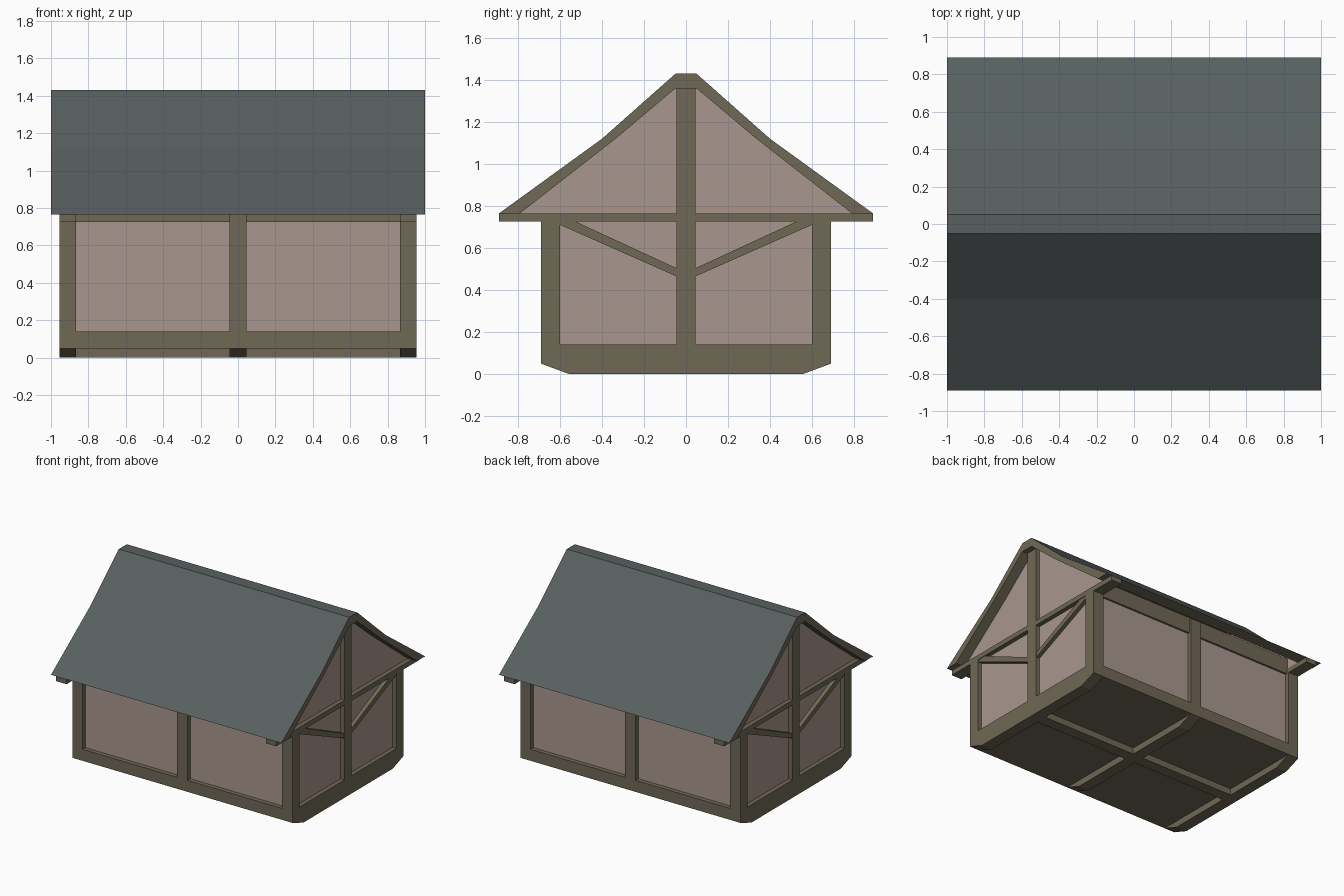
import bpy, bmesh

if "Cube" in bpy.data.objects:
    bpy.data.objects.remove(bpy.data.objects["Cube"])


def material(name, r, g, b):
    m = bpy.data.materials.new(name)
    m.diffuse_color = (r, g, b, 1)
    m.use_nodes = True
    m.node_tree.nodes["Principled BSDF"].inputs["Base Color"].default_value = m.diffuse_color
    return m


timber = material("brown timber", 0.160, 0.140, 0.093)
plaster = material("pinkish plaster", 0.395, 0.310, 0.272)
slate = material("slate roof", 0.098, 0.115, 0.115)


def prism(name, profile, x0, x1, *mats):
    """Extrude a y-z outline along x."""
    bm = bmesh.new()
    f = bm.faces.new([bm.verts.new((x0, y, z)) for y, z in profile])
    res = bmesh.ops.extrude_face_region(bm, geom=[f])
    for v in res["geom"]:
        if isinstance(v, bmesh.types.BMVert):
            v.co.x = x1
    bmesh.ops.recalc_face_normals(bm, faces=bm.faces)
    me = bpy.data.meshes.new(name)
    bm.to_mesh(me)
    bm.free()
    for m in mats:
        me.materials.append(m)
    ob = bpy.data.objects.new(name, me)
    bpy.context.collection.objects.link(ob)
    return ob


def box(name, x0, x1, y0, y1, z0, z1, mat):
    return prism(name, [(y0, z0), (y1, z0), (y1, z1), (y0, z1)], x0, x1, mat)


def mirrored(half):
    """Complete an outline given for +y, listed bottom to top."""
    return half + [(-y, z) for y, z in reversed(half)]


# Roof slab: slate on the outer faces, timber ends and underside
outer = [(0.89, 0.765), (0.40, 1.12), (0.05, 1.43)]
inner = [(0.79, 0.765), (0.335, 1.12), (0.05, 1.36)]
roof = prism("roof", mirrored(outer) + list(reversed(mirrored(inner))),
             -1, 1, timber, slate)
for p in roof.data.polygons:
    if p.normal.z > 0.3:
        p.material_index = 1

# Plaster wall core
box("wall_infill", -0.92, 0.92, -0.655, 0.655, 0.10, 0.85, plaster)

# Sill and floor, with raised beams underneath
box("sill", -0.955, 0.955, -0.69, 0.69, 0.05, 0.14, timber)
box("long_floor_beam", -0.91, 0.91, -0.045, 0.045, 0.0, 0.06, timber)
for x in (-0.91, 0, 0.91):
    prism("cross_floor_beam", mirrored([(0.555, 0.0), (0.69, 0.05), (0.69, 0.06)]),
          x - 0.045, x + 0.045, timber)

# Posts and top plates of the long walls
for s in (-1, 1):
    for x in (-0.91, 0, 0.91):
        y0, y1 = sorted((s * 0.60, s * 0.69))
        box("wall_post", x - 0.045, x + 0.045, y0, y1, 0.10,
            0.835 if x == 0 else 0.765, timber)
    y0, y1 = sorted((s * 0.60, s * 0.67))
    box("top_plate", -0.90, 0.90, y0, y1, 0.725, 0.85, timber)

# Gable ends: plaster triangle, tie beam, king post and braces
for s in (-1, 1):
    def span(a, b):
        return sorted((s * a, s * b))
    prism("gable_infill", mirrored([(0.81, 0.755), (0.36, 1.12), (0.05, 1.385)]),
          *span(0.87, 0.92), plaster)
    box("tie_beam", *span(0.865, 0.955), -0.89, 0.89, 0.727, 0.765, timber)
    box("king_post", *span(0.865, 0.955), -0.045, 0.045, 0.10, 1.38, timber)
    for t in (-1, 1):
        prism("brace", [(t * 0.04, 0.463), (t * 0.61, 0.715), (t * 0.61, 0.74),
                        (t * 0.555, 0.74), (t * 0.04, 0.502)],
              *span(0.90, 0.95), timber)
